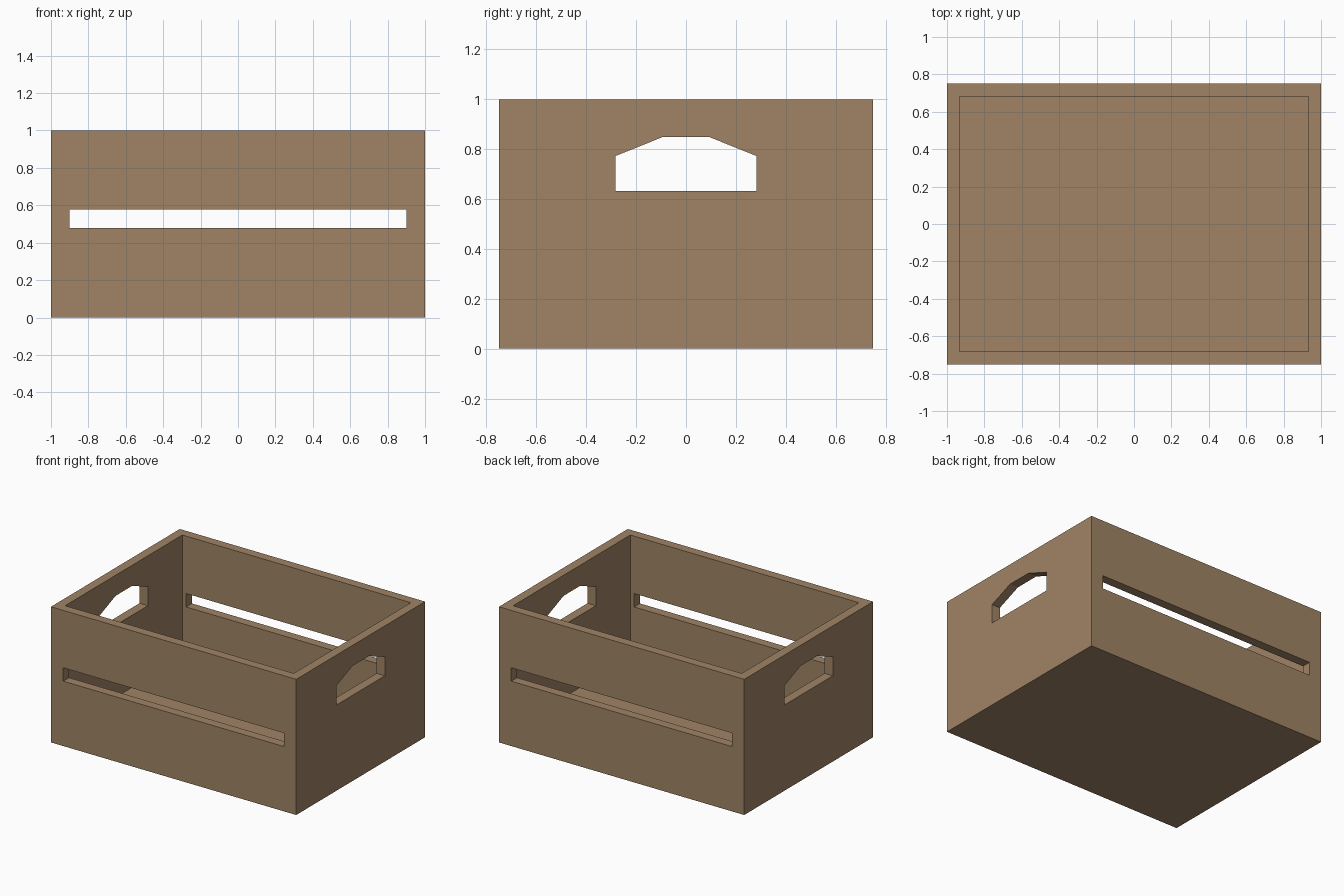
import bpy, bmesh
from mathutils import Vector

if "Cube" in bpy.data.objects:
    bpy.data.objects.remove(bpy.data.objects["Cube"])

L, W, H = 2.0, 1.5, 1.0     # outer size
T = 0.068                   # wall thickness
FLOOR = 0.1                 # floor thickness

wood = bpy.data.materials.new("wood")
wood.diffuse_color = (0.35, 0.23, 0.13, 1)
wood.use_nodes = True
wood.node_tree.nodes["Principled BSDF"].inputs["Base Color"].default_value = wood.diffuse_color


def prism(name, profile, direction):
    """Closed solid: a flat outline swept along a direction."""
    bm = bmesh.new()
    face = bm.faces.new([bm.verts.new(p) for p in profile])
    moved = bmesh.ops.extrude_face_region(bm, geom=[face], use_keep_orig=True)
    verts = [g for g in moved["geom"] if isinstance(g, bmesh.types.BMVert)]
    bmesh.ops.translate(bm, verts=verts, vec=Vector(direction))
    bmesh.ops.recalc_face_normals(bm, faces=bm.faces)
    mesh = bpy.data.meshes.new(name)
    bm.to_mesh(mesh)
    bm.free()
    obj = bpy.data.objects.new(name, mesh)
    bpy.context.collection.objects.link(obj)
    return obj


def rect(hx, hy, z):
    return [(-hx, -hy, z), (hx, -hy, z), (hx, hy, z), (-hx, hy, z)]


# Solid block that becomes the crate
crate = prism("crate", rect(L / 2, W / 2, 0), (0, 0, H))
crate.data.materials.append(wood)

# Open interior
interior = prism("interior_cutter", rect(L / 2 - T, W / 2 - T, FLOOR), (0, 0, H))

# Long slot through front and back
slot = prism("slot_cutter",
             [(-0.9, -1, 0.478), (0.9, -1, 0.478), (0.9, -1, 0.577), (-0.9, -1, 0.577)],
             (0, 2, 0))

# Hand holes with a chamfered top through both ends
half = [(0.282, 0.632), (0.282, 0.773), (0.095, 0.848)]
outline = half + [(-y, z) for y, z in reversed(half)]
handle = prism("handle_cutter", [(-1.2, y, z) for y, z in outline], (2.4, 0, 0))

# Cut the openings and bake the result
cutters = [interior, slot, handle]
bpy.context.view_layer.objects.active = crate
for cutter in cutters:
    cutter.hide_render = True
    mod = crate.modifiers.new(cutter.name, 'BOOLEAN')
    mod.operation = 'DIFFERENCE'
    mod.solver = 'EXACT'
    mod.object = cutter
    bpy.ops.object.modifier_apply(modifier=mod.name)
for cutter in cutters:
    bpy.data.objects.remove(cutter)
